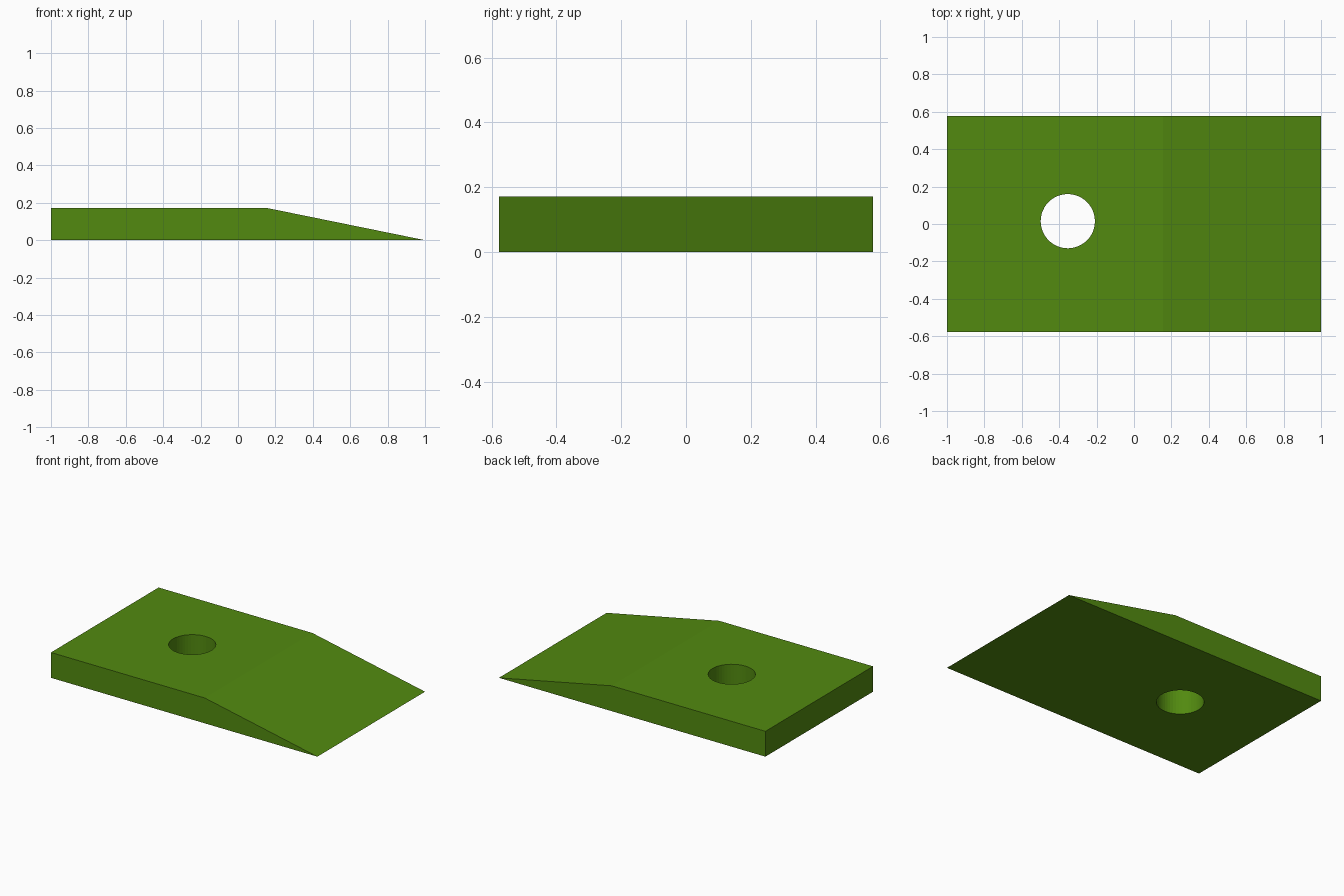
import bpy, bmesh

if "Cube" in bpy.data.objects:
    bpy.data.objects.remove(bpy.data.objects["Cube"])

HALF_Y, HEIGHT, RAMP_X = 0.577, 0.172, 0.155

# Side profile (x, z): flat plate with a ramp down to a thin edge
profile = [(-1, 0), (1, 0), (RAMP_X, HEIGHT), (-1, HEIGHT)]

# Extrude the profile across the depth
bm = bmesh.new()
face = bm.faces.new([bm.verts.new((x, -HALF_Y, z)) for x, z in profile])
ext = bmesh.ops.extrude_face_region(bm, geom=[face])
moved = [v for v in ext["geom"] if isinstance(v, bmesh.types.BMVert)]
bmesh.ops.translate(bm, verts=moved, vec=(0, 2 * HALF_Y, 0))
bmesh.ops.recalc_face_normals(bm, faces=bm.faces)
mesh = bpy.data.meshes.new("wedge_plate")
bm.to_mesh(mesh)
bm.free()
plate = bpy.data.objects.new("wedge_plate", mesh)
bpy.context.collection.objects.link(plate)

# Green material
green = bpy.data.materials.new("green")
green.diffuse_color = (0.084, 0.254, 0.005, 1)
green.use_nodes = True
green.node_tree.nodes["Principled BSDF"].inputs["Base Color"].default_value = green.diffuse_color
mesh.materials.append(green)

# Round through-hole
bpy.ops.mesh.primitive_cylinder_add(vertices=48, radius=0.145, depth=1,
                                    location=(-0.354, 0.015, HEIGHT / 2))
cutter = bpy.context.object
cutter.name = "hole_cutter"
cutter.data.materials.append(green)
cutter.hide_render = True
cutter.display_type = 'WIRE'

cut = plate.modifiers.new("hole", 'BOOLEAN')
cut.operation = 'DIFFERENCE'
cut.solver = 'EXACT'
cut.object = cutter

# Bake the hole and remove the helper
bpy.context.view_layer.objects.active = plate
bpy.ops.object.modifier_apply(modifier=cut.name)
bpy.data.objects.remove(cutter)
